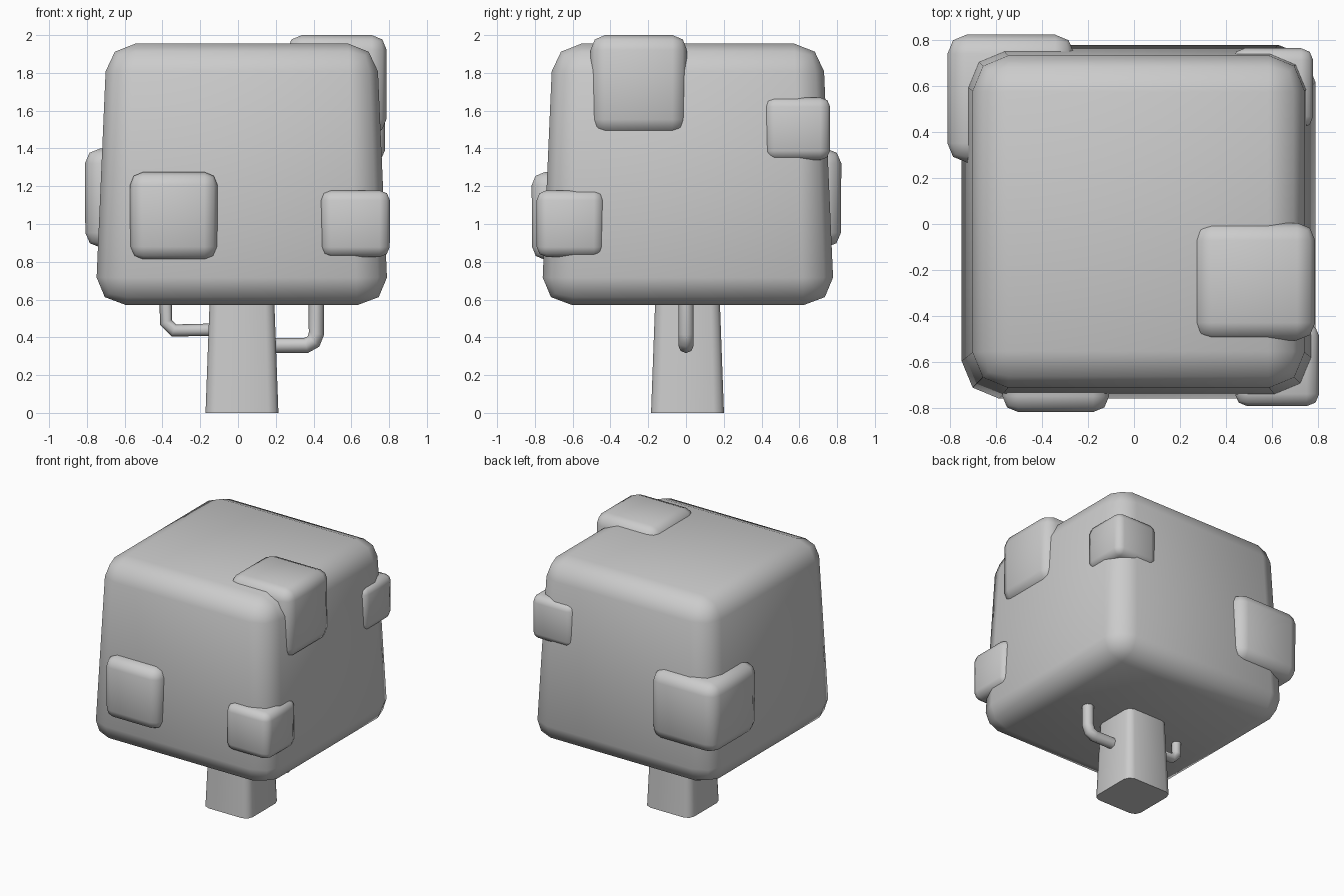
import bpy, bmesh

if "Cube" in bpy.data.objects:
    bpy.data.objects.remove(bpy.data.objects["Cube"])


def soft_box(name, x, y, z, bevel, segments=2, taper=1.0, vertical_only=False):
    """Box spanning the given (min, max) ranges at its base, rounded, then tapered upward."""
    bm = bmesh.new()
    bmesh.ops.create_cube(bm, size=1)
    edges = [e for e in bm.edges
             if not vertical_only or abs(e.verts[0].co.z - e.verts[1].co.z) > 0.5]
    bmesh.ops.bevel(bm, geom=edges, offset=bevel, segments=segments,
                    profile=0.5, affect='EDGES')
    for v in bm.verts:
        t = v.co.z + 0.5
        s = 1 + (taper - 1) * t
        v.co.x = sum(x) / 2 + v.co.x * (x[1] - x[0]) * s
        v.co.y = sum(y) / 2 + v.co.y * (y[1] - y[0]) * s
        v.co.z = z[0] + t * (z[1] - z[0])
    bmesh.ops.recalc_face_normals(bm, faces=bm.faces)
    mesh = bpy.data.meshes.new(name)
    bm.to_mesh(mesh)
    bm.free()
    obj = bpy.data.objects.new(name, mesh)
    bpy.context.collection.objects.link(obj)
    smooth(obj, 0.87)
    return obj


def smooth(obj, angle):
    bpy.ops.object.select_all(action='DESELECT')
    obj.select_set(True)
    bpy.context.view_layer.objects.active = obj
    bpy.ops.object.shade_smooth_by_angle(angle=angle)


def branch(name, points, radius):
    """Bent round twig in the x-z plane."""
    curve = bpy.data.curves.new(name, 'CURVE')
    curve.dimensions = '3D'
    curve.bevel_depth = radius
    curve.bevel_resolution = 2
    curve.use_fill_caps = True
    spline = curve.splines.new('POLY')
    spline.points.add(len(points) - 1)
    for p, (px, pz) in zip(spline.points, points):
        p.co = (px, 0.0, pz, 1)
    obj = bpy.data.objects.new(name, curve)
    bpy.context.collection.objects.link(obj)
    bpy.ops.object.select_all(action='DESELECT')
    obj.select_set(True)
    bpy.context.view_layer.objects.active = obj
    bpy.ops.object.convert(target='MESH')
    smooth(bpy.context.object, 0.87)


# Main leaf block
soft_box("crown", (-0.755, 0.795), (-0.765, 0.785), (0.57, 1.955), 0.106, taper=0.922)

# Trunk, running a little way into the crown
soft_box("trunk", (-0.172, 0.214), (-0.185, 0.201), (0.0, 0.68), 0.14,
         taper=0.87, vertical_only=True)

# Leaf clumps: x, y, z ranges
clumps = {
    "clump_front": ((-0.57, -0.11), (-0.815, -0.355), (0.81, 1.275)),
    "clump_front_right": ((0.44, 0.803), (-0.79, -0.435), (0.825, 1.178)),
    "clump_top_right": ((0.262, 0.785), (-0.503, 0.003), (1.475, 2.0)),
    "clump_back_right": ((0.43, 0.777), (0.417, 0.762), (1.338, 1.67)),
    "clump_back_left": ((-0.808, -0.262), (0.27, 0.82), (0.875, 1.4)),
}
for name, (x, y, z) in clumps.items():
    soft_box(name, x, y, z, 0.15, taper=1.01)

# Side branches, bending up into the crown
branch("branch_left", [(-0.1, 0.44), (-0.34, 0.437), (-0.382, 0.48), (-0.382, 0.66)], 0.034)
branch("branch_right", [(0.14, 0.357), (0.36, 0.357), (0.4, 0.378), (0.415, 0.42), (0.415, 0.66)], 0.041)
